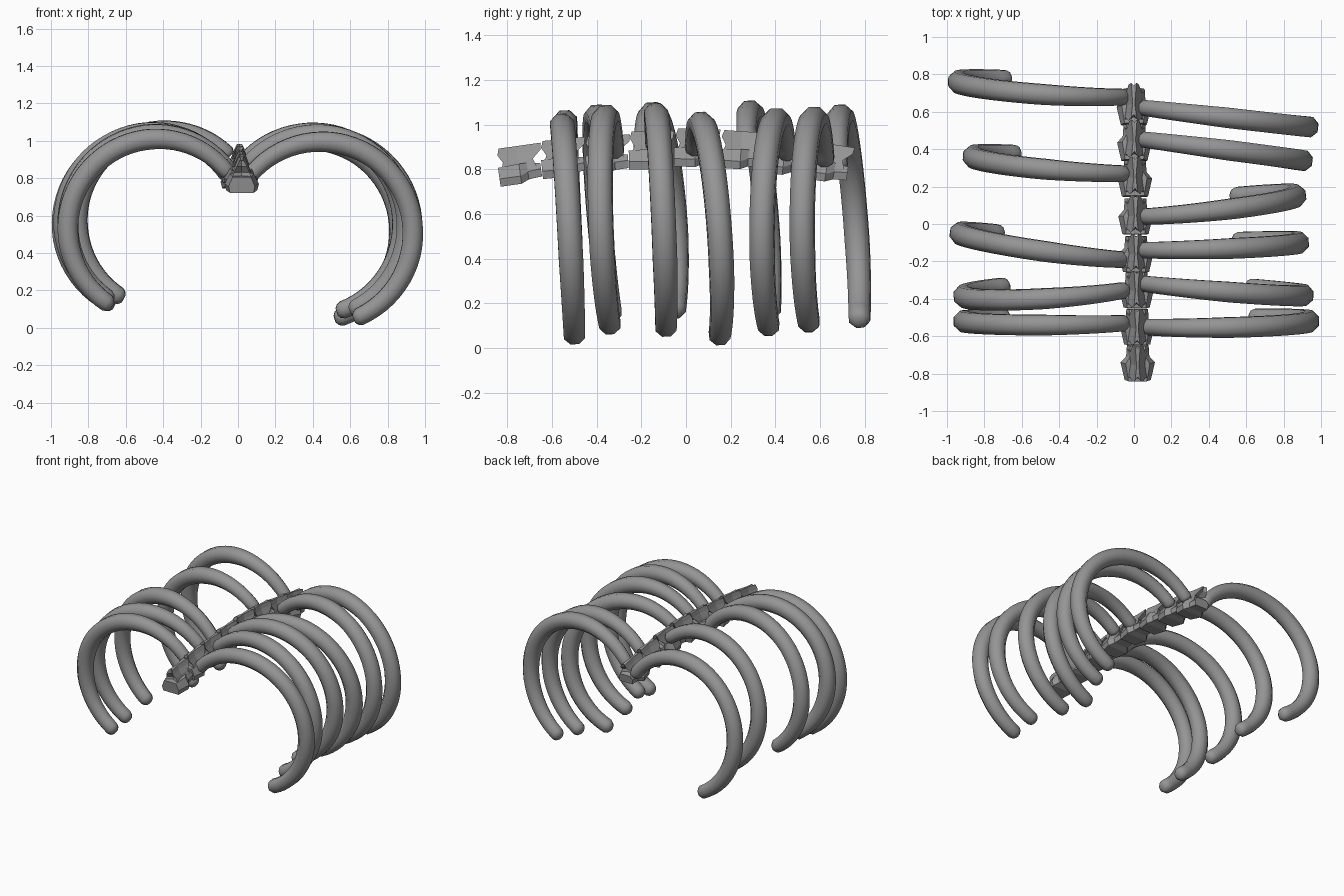
import bpy, bmesh, math
from mathutils import Matrix, Vector

cube = bpy.data.objects.get("Cube")
if cube:
    bpy.data.objects.remove(cube)

bone = bpy.data.materials.new("bone_grey")
bone.use_nodes = True
bone.diffuse_color = (0.3, 0.3, 0.3, 1)
bone.node_tree.nodes["Principled BSDF"].inputs["Base Color"].default_value = (0.3, 0.3, 0.3, 1)


def loft(bm, rings):
    """Skin a list of equal-sized point rings and close both ends."""
    rows = [[bm.verts.new(p) for p in ring] for ring in rings]
    n = len(rows[0])
    for a, b in zip(rows, rows[1:]):
        for i in range(n):
            j = (i + 1) % n
            bm.faces.new((a[i], a[j], b[j], b[i]))
    bm.faces.new(rows[0][::-1])
    bm.faces.new(rows[-1])


def finish(bm, name, smooth):
    bmesh.ops.recalc_face_normals(bm, faces=bm.faces)
    mesh = bpy.data.meshes.new(name)
    bm.to_mesh(mesh)
    bm.free()
    mesh.materials.append(bone)
    obj = bpy.data.objects.new(name, mesh)
    bpy.context.collection.objects.link(obj)
    if smooth:
        bpy.ops.object.select_all(action="DESELECT")
        obj.select_set(True)
        bpy.context.view_layer.objects.active = obj
        bpy.ops.object.shade_smooth_by_angle(angle=math.radians(50))
    return obj


def rib(name, side, radius, reach, top, tip_x, ys, sides=8, steps=40):
    """Arc in a leaning plane that passes through ys = (root, outermost, tip)."""
    cx, cz = reach - 0.055 - radius, top - 0.055 - radius
    a0 = math.acos((0.06 - cx) / radius)
    a1 = -math.acos((tip_x - cx) / radius)

    def flat(a):
        return cx + radius * math.cos(a), cz + radius * math.sin(a)

    plane = Matrix([(*flat(a), 1) for a in (a0, 0, a1)]).inverted() @ Vector(ys)
    normal = Vector((-plane.x, 1, -plane.y)).normalized()

    # Tube thickness: slim at the root, full along the bow, blunt ends
    stations = [(a0 + 0.05, 0.026), (a0 + 0.03, 0.039)]
    for i in range(steps + 1):
        t = i / steps
        r = 0.046 + 0.013 * min(1, t * 3.5) - 0.008 * max(0, (t - 0.75) * 4)
        stations.append((a0 + (a1 - a0) * t, r))
    stations += [(a1 - 0.045, 0.04), (a1 - 0.07, 0.022)]

    rings = []
    for a, r in stations:
        x, z = flat(a)
        c = Vector((x, plane.x * x + plane.y * z + plane.z, z))
        tx, tz = math.sin(a), -math.cos(a)
        tangent = Vector((tx, plane.x * tx + plane.y * tz, tz)).normalized()
        out = normal.cross(tangent)
        ring = []
        for k in range(sides):
            w = 2 * math.pi * (k + 0.5) / sides
            p = c + r * (math.cos(w) * out + math.sin(w) * normal)
            ring.append((p.x * side, p.y, p.z))
        rings.append(ring)
    bm = bmesh.new()
    loft(bm, rings)
    finish(bm, name, True)


def vertebra(name, x, y, z, pitch):
    bm = bmesh.new()
    # Body with side processes, lofted front to back
    rings = []
    for py, hw, low, high in ((-0.095, 0.07, 0, 0.085), (0, 0.092, 0, 0.09),
                              (0.035, 0.062, 0.015, 0.09), (0.095, 0.058, 0.02, 0.08)):
        rings.append([(s * w, py, h) for s, w, h in (
            (-1, hw * 0.9, low), (1, hw * 0.9, low), (1, hw, low + 0.035),
            (1, hw * 0.7, high), (-1, hw * 0.7, high), (-1, hw, low + 0.035))])
    loft(bm, rings)
    # Upright fin, pinched in plan and flared at its ends
    rings = []
    for h, front, back, end, waist in ((0.06, -0.085, 0.08, 0.058, 0.05),
                                       (0.105, -0.07, 0.065, 0.042, 0.032),
                                       (0.14, -0.09, 0.105, 0.028, 0.014),
                                       (0.17, -0.08, 0.11, 0.014, 0.006)):
        rings.append([(-end, front, h), (0, front + 0.02, h), (end, front, h),
                      (waist, 0, h), (end, back, h), (0, back - 0.015, h),
                      (-end, back, h), (-waist, 0, h)])
    loft(bm, rings)
    obj = finish(bm, name, False)
    obj.location = (x, y, z)
    obj.rotation_euler.x = pitch


# Spine: a gentle arch of vertebrae
spine = [(-0.735, 0.735), (-0.545, 0.765), (-0.35, 0.78), (-0.16, 0.8),
         (0.04, 0.81), (0.24, 0.8), (0.43, 0.775), (0.62, 0.745)]
for i, (y, z) in enumerate(spine):
    vertebra(f"vertebra_{i + 1}", 0.02 - 0.003 * i, y, z, 0.14 - 0.042 * i)

# Ribs: reach, top height, tip x, (root, outer, tip) depth
left_ribs = [
    (0.99, 1.05, 0.65, (-0.55, -0.52, -0.5)),
    (0.96, 1.09, 0.63, (-0.32, -0.38, -0.34)),
    (0.935, 1.1, 0.56, (-0.14, -0.1, -0.09)),
    (0.92, 1.06, 0.55, (0.04, 0.15, 0.15)),
    (0.955, 1.075, 0.64, (0.45, 0.34, 0.37)),
    (0.985, 1.08, 0.69, (0.62, 0.52, 0.55)),
]
right_ribs = [
    (0.965, 1.065, 0.7, (-0.53, -0.52, -0.5)),
    (0.965, 1.09, 0.7, (-0.355, -0.385, -0.335)),
    (0.985, 1.1, 0.73, (-0.19, -0.05, -0.05)),
    (0.915, 1.11, 0.64, (0.27, 0.36, 0.375)),
    (0.995, 1.09, 0.69, (0.68, 0.76, 0.775)),
]
for label, side, radius, ribs in (("left", 1, 0.49, left_ribs), ("right", -1, 0.48, right_ribs)):
    for i, (reach, top, tip_x, ys) in enumerate(ribs):
        rib(f"{label}_rib_{i + 1}", side, radius, reach, top, tip_x, ys)
